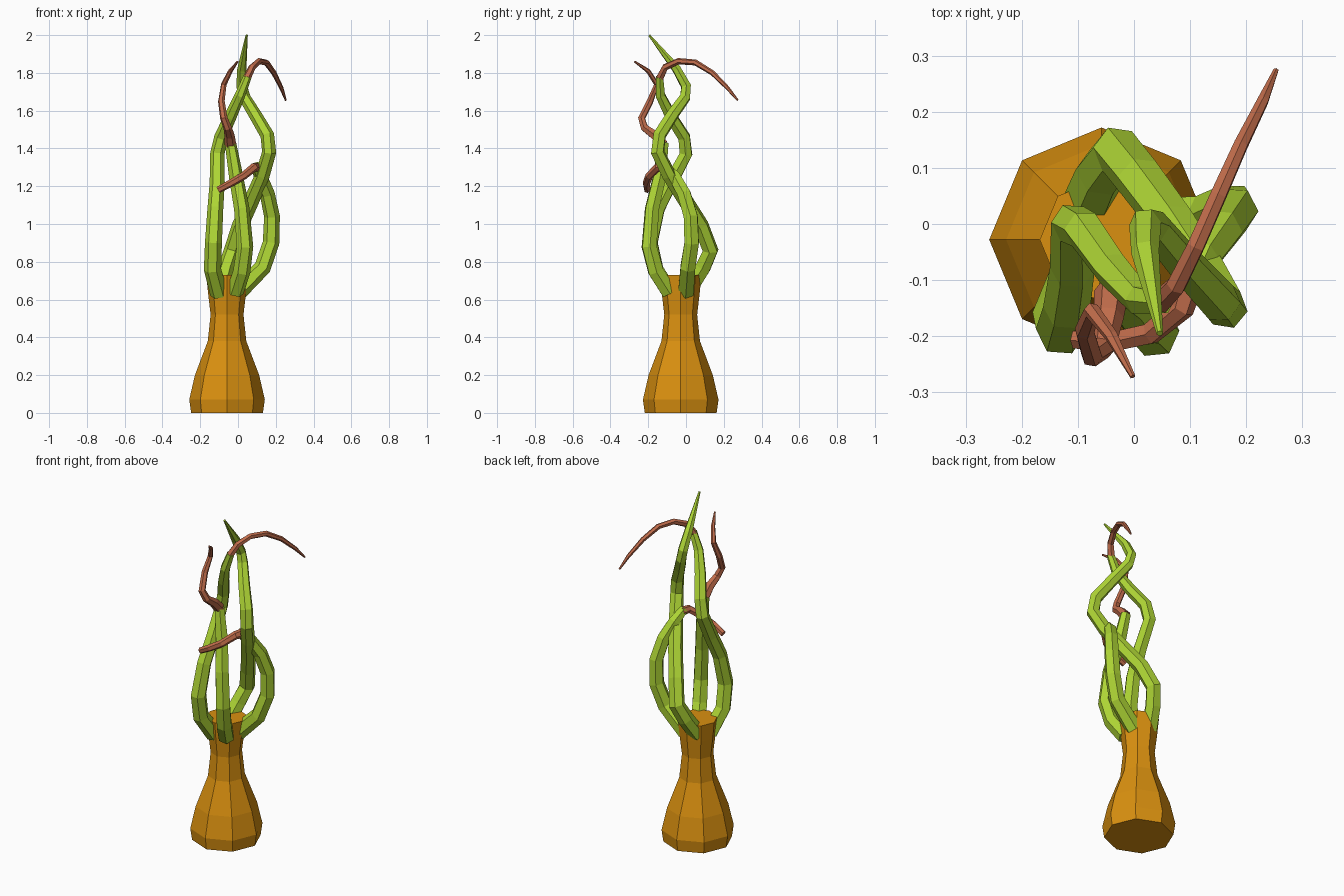
import bpy, bmesh
from math import cos, sin, pi
from mathutils import Vector


def material(name, rgb):
    m = bpy.data.materials.new(name)
    m.diffuse_color = (*rgb, 1)
    return m


ORANGE = material("orange", (0.70, 0.28, 0.005))
GREEN = material("green", (0.42, 0.66, 0.035))
BROWN = material("brown", (0.53, 0.15, 0.07))


def skin(name, rings, mat):
    """Join equal rings of points into a closed flat-shaded tube."""
    bm = bmesh.new()
    loops = [[bm.verts.new(p) for p in r] for r in rings]
    n = len(loops[0])
    for a, b in zip(loops, loops[1:]):
        for i in range(n):
            j = (i + 1) % n
            bm.faces.new((a[i], a[j], b[j], b[i]))
    bm.faces.new(loops[0][::-1])
    bm.faces.new(loops[-1])
    bmesh.ops.recalc_face_normals(bm, faces=bm.faces[:])
    me = bpy.data.meshes.new(name)
    bm.to_mesh(me)
    bm.free()
    me.materials.append(mat)
    ob = bpy.data.objects.new(name, me)
    bpy.context.collection.objects.link(ob)
    return ob


def tube(name, path, mat, sides=6):
    """Sweep a polygon along (x, y, z, radius) points without twisting."""
    pts = [Vector(p[:3]) for p in path]
    segs = [(b - a).normalized() for a, b in zip(pts, pts[1:])]
    side, rings = Vector((1, 0, 0)), []
    for k, p in enumerate(pts):
        t = (segs[max(k - 1, 0)] + segs[min(k, len(segs) - 1)]).normalized()
        side = (side - t * side.dot(t)).normalized()
        up = t.cross(side)
        r = path[k][3]
        rings.append([p + r * (side * cos(2 * pi * i / sides) + up * sin(2 * pi * i / sides))
                      for i in range(sides)])
    return skin(name, rings, mat)


# Flared eight-sided root
profile = [(0.19, 0), (0.20, 0.07), (0.17, 0.20), (0.102, 0.38),
           (0.087, 0.52), (0.10, 0.63), (0.11, 0.73)]
skin("root", [[(-0.058 + r * cos(i * pi / 4), -0.028 + r * sin(i * pi / 4), z)
               for i in range(8)] for r, z in profile], ORANGE)

# Twining stems
tube("left_stem", [
    (-0.10, -0.08, 0.63, .048), (-0.135, -0.16, 0.76, .046), (-0.13, -0.19, 0.90, .045),
    (-0.12, -0.15, 1.08, .042), (-0.11, -0.08, 1.22, .040), (-0.11, 0.0, 1.37, .038),
    (-0.09, -0.01, 1.46, .036), (-0.04, -0.08, 1.57, .033), (0.01, -0.135, 1.68, .028),
    (0.05, -0.14, 1.78, .022)], GREEN)
tube("front_stem", [
    (-0.015, -0.09, 0.64, .046), (0.02, -0.16, 0.75, .046), (0.037, -0.195, 0.88, .044),
    (0.02, -0.18, 1.08, .041), (-0.01, -0.14, 1.25, .038), (-0.04, -0.12, 1.43, .030)], GREEN)
tube("right_stem", [
    (0.0, 0.0, 0.64, .048), (0.13, 0.01, 0.77, .045), (0.175, 0.03, 0.90, .044),
    (0.18, 0.025, 1.04, .042), (0.155, -0.01, 1.16, .040), (0.12, -0.06, 1.25, .036),
    (0.095, -0.12, 1.31, .026)], GREEN)
tube("tall_stem", [
    (-0.09, 0.02, 0.66, .048), (-0.06, 0.09, 0.77, .046), (-0.03, 0.13, 0.86, .045),
    (0.01, 0.08, 0.99, .043), (0.07, 0.0, 1.12, .041), (0.13, -0.09, 1.26, .039),
    (0.165, -0.15, 1.38, .038), (0.155, -0.14, 1.47, .037), (0.09, -0.07, 1.58, .034),
    (0.035, -0.005, 1.67, .031), (0.02, 0.0, 1.73, .029), (0.02, -0.05, 1.82, .025),
    (0.046, -0.195, 2.0, .006)], GREEN)

# Brown tendrils at the stem tips
tube("arching_tendril", [
    (0.045, -0.14, 1.77, .022), (0.075, -0.11, 1.83, .019), (0.11, -0.04, 1.862, .017),
    (0.15, 0.05, 1.855, .016), (0.19, 0.14, 1.80, .014), (0.23, 0.22, 1.72, .011),
    (0.253, 0.274, 1.655, .005)], BROWN)
tube("curling_tendril", [
    (-0.04, -0.12, 1.42, .031), (-0.045, -0.165, 1.47, .027), (-0.055, -0.22, 1.51, .022),
    (-0.075, -0.235, 1.56, .020), (-0.088, -0.19, 1.65, .018), (-0.075, -0.155, 1.74, .015),
    (-0.04, -0.20, 1.81, .012), (-0.002, -0.272, 1.86, .005)], BROWN)
tube("crossing_tendril", [
    (0.10, -0.10, 1.30, .026), (0.085, -0.15, 1.30, .023), (0.03, -0.195, 1.255, .021),
    (-0.04, -0.21, 1.215, .020), (-0.105, -0.205, 1.18, .018)], BROWN)
